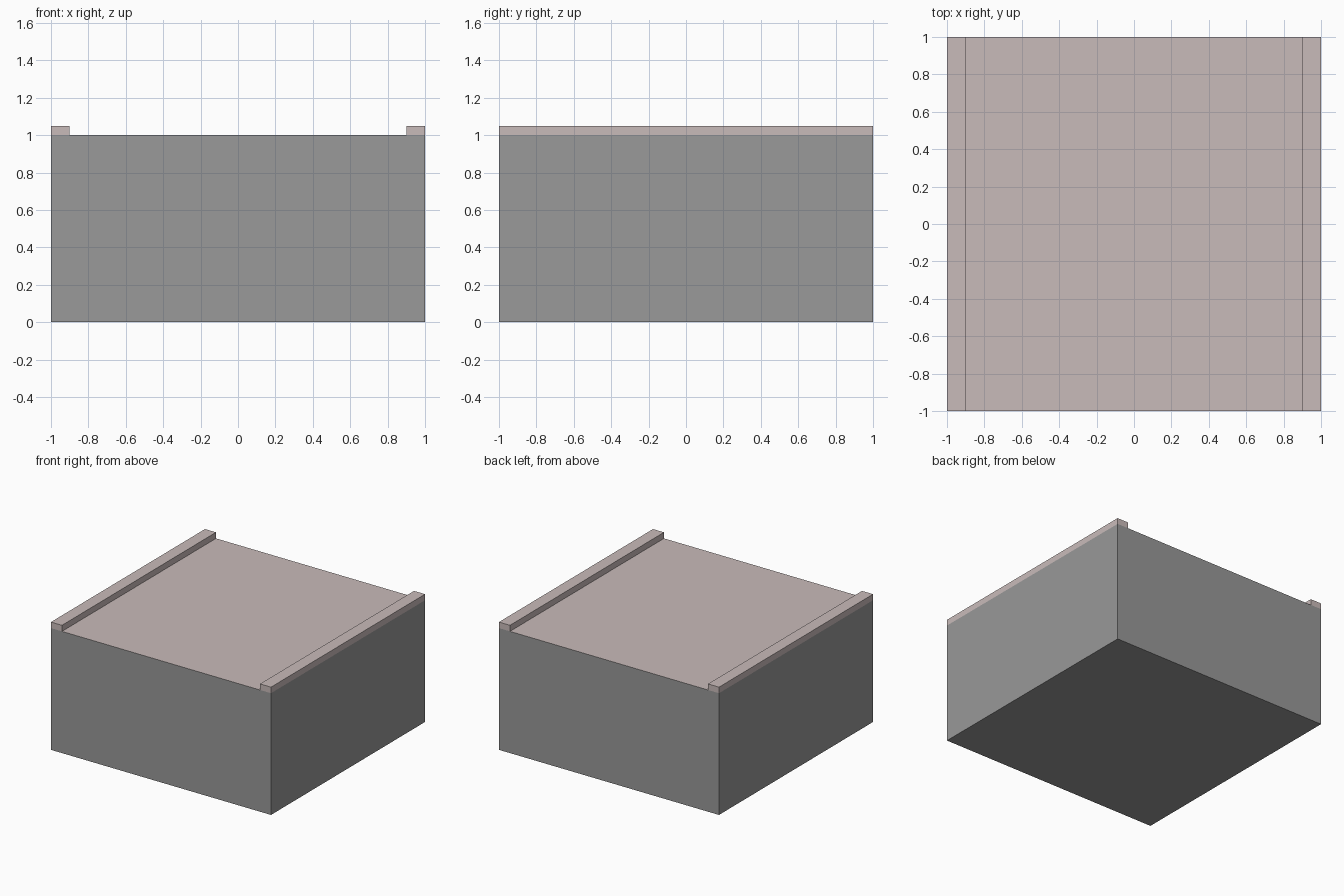
import bpy, bmesh
from mathutils import Matrix, Vector

if "Cube" in bpy.data.objects:
    bpy.data.objects.remove(bpy.data.objects["Cube"])


def material(name, rgb):
    m = bpy.data.materials.new(name)
    m.diffuse_color = (*rgb, 1.0)
    m.use_nodes = True
    m.node_tree.nodes["Principled BSDF"].inputs["Base Color"].default_value = m.diffuse_color
    return m


wall_grey = material("wall_grey", (0.319, 0.319, 0.319))
pale_pink = material("pale_pink_concrete", (0.584, 0.497, 0.491))


def box(name, centre, size, *mats):
    bm = bmesh.new()
    bmesh.ops.create_cube(bm, size=1.0, matrix=Matrix.Translation(Vector(centre))
                          @ Matrix.Diagonal((*size, 1.0)))
    # With two materials, the upward face takes the second one
    bm.normal_update()
    for f in bm.faces:
        f.material_index = 1 if len(mats) > 1 and f.normal.z > 0.5 else 0
    mesh = bpy.data.meshes.new(name)
    bm.to_mesh(mesh)
    bm.free()
    for m in mats:
        mesh.materials.append(m)
    obj = bpy.data.objects.new(name, mesh)
    bpy.context.collection.objects.link(obj)
    return obj


# Solid base block with a paved top
box("base_block", (0, 0, 0.5), (2, 2, 1), wall_grey, pale_pink)

# Raised kerbs along the left and right edges
for side, x in (("left", -0.95), ("right", 0.95)):
    box(side + "_kerb", (x, 0, 1.025), (0.1, 2, 0.05), pale_pink)
